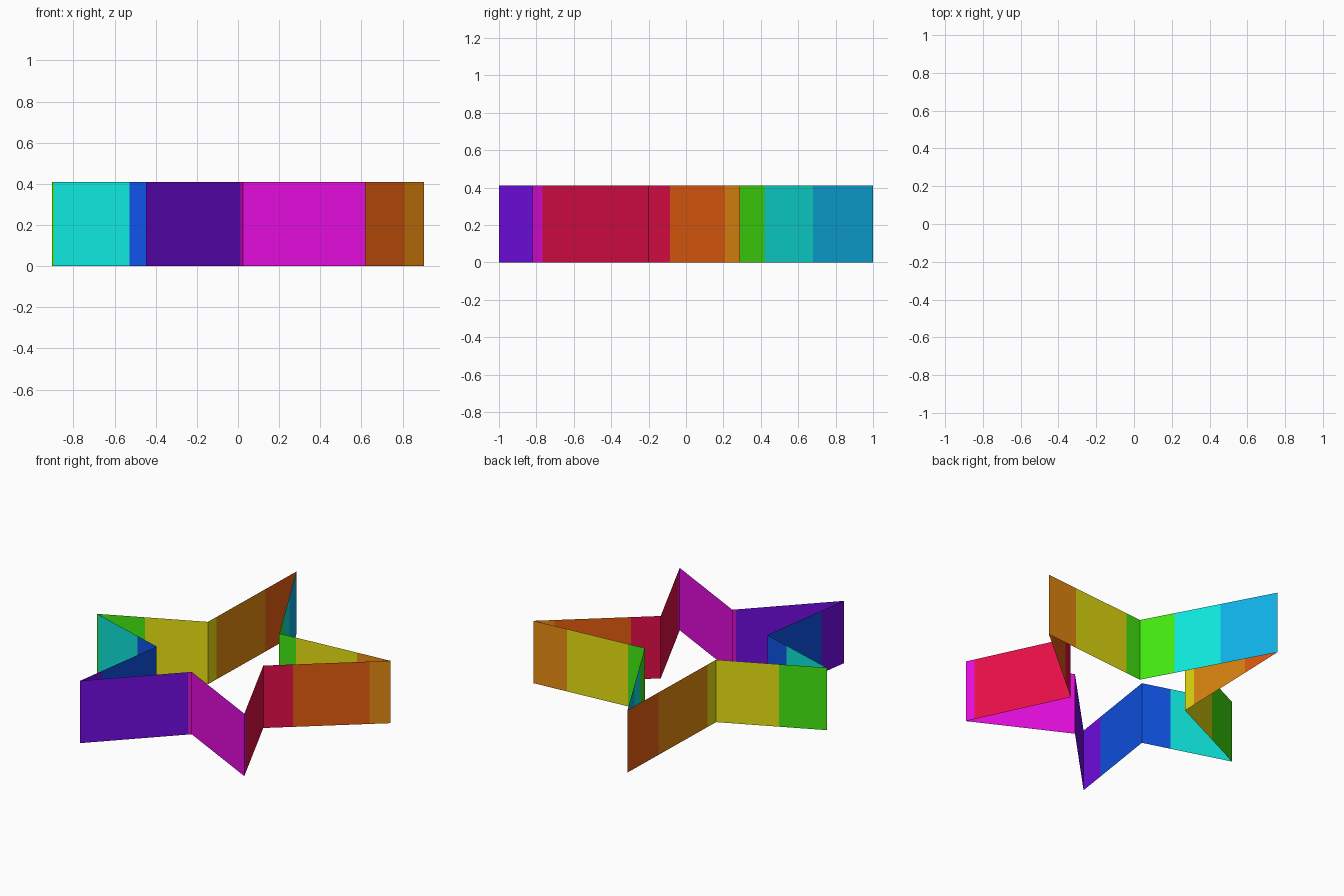
import bpy, bmesh
from mathutils import Vector

if "Cube" in bpy.data.objects:
    bpy.data.objects.remove(bpy.data.objects["Cube"])

HEIGHT = 0.41


def linear(c):
    c /= 255
    return c / 12.92 if c <= 0.04045 else ((c + 0.055) / 1.055) ** 2.4


# Rainbow palette (sRGB)
PALETTE = {
    "red": (242, 16, 77), "vermilion": (242, 99, 17), "orange": (242, 146, 18),
    "yellow": (242, 234, 18), "green": (70, 242, 17), "turquoise": (16, 242, 231),
    "sky_blue": (17, 185, 242), "blue": (16, 88, 242), "purple": (122, 14, 242),
    "magenta": (242, 15, 234),
}
NAMES = list(PALETTE)

# Star outline: tip, notch, tip, notch... starting at the back tip
OUTLINE = [(-0.275, 1.0), (-0.30, 0.116), (-0.905, -0.17), (-0.35, -0.344), (-0.447, -1.0),
           (0.025, -0.517), (0.62, -0.82), (0.324, -0.20), (0.905, 0.29), (0.142, 0.225)]

# Colour bands per wall: (colour, fraction along the wall where it ends)
BANDS = [
    [("vermilion", .35), ("orange", .905), ("yellow", 1)],
    [("yellow", .57), ("green", 1)],
    [("green", .02), ("turquoise", .68), ("blue", 1)],
    [("blue", .71), ("purple", 1)],
    [("purple", .967), ("magenta", 1)],
    [("magenta", 1)],
    [("magenta", .085), ("red", 1)],
    [("red", .235), ("vermilion", .835), ("orange", 1)],
    [("orange", .30), ("yellow", .85), ("green", 1)],
    [("green", .25), ("turquoise", .585), ("sky_blue", 1)],
]

# Thin star-shaped wall, open at top and bottom
bm = bmesh.new()


def post(p):
    return [bm.verts.new((p.x, p.y, z)) for z in (0, HEIGHT)]


first = prev = post(Vector(OUTLINE[0]))
for i, bands in enumerate(BANDS):
    a, b = Vector(OUTLINE[i]), Vector(OUTLINE[(i + 1) % len(OUTLINE)])
    for colour, end in bands:
        closing = i == len(BANDS) - 1 and end == 1
        cur = first if closing else post(a.lerp(b, end))
        face = bm.faces.new((prev[0], cur[0], cur[1], prev[1]))
        face.material_index = NAMES.index(colour)
        prev = cur

mesh = bpy.data.meshes.new("star_wall")
bm.to_mesh(mesh)
bm.free()
for name, rgb in PALETTE.items():
    mat = bpy.data.materials.new(name)
    mat.diffuse_color = (*map(linear, rgb), 1)
    mat.use_nodes = True
    mat.node_tree.nodes["Principled BSDF"].inputs["Base Color"].default_value = mat.diffuse_color
    mesh.materials.append(mat)
bpy.context.collection.objects.link(bpy.data.objects.new("star_wall", mesh))
